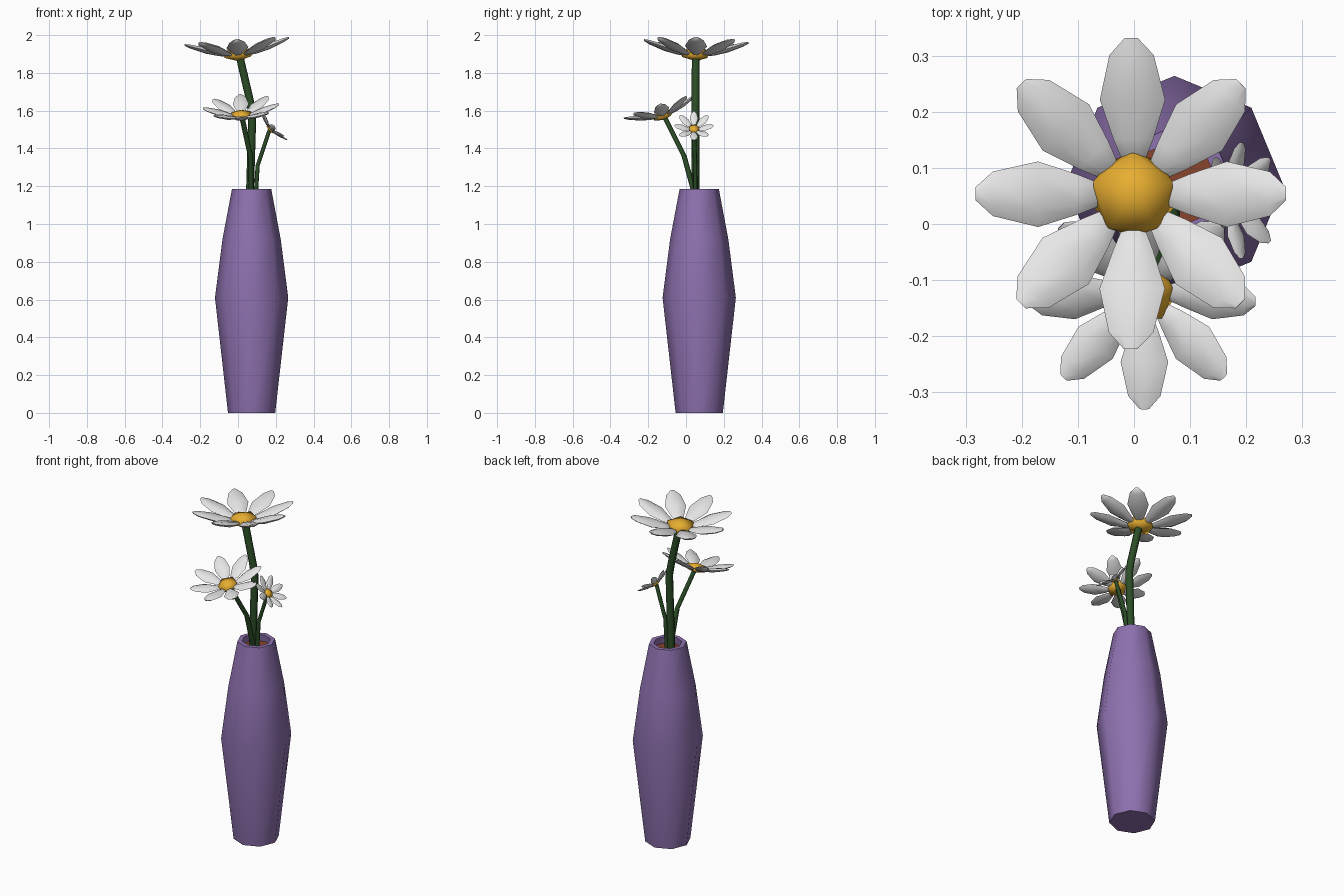
import bpy, bmesh, math
from mathutils import Vector, Matrix

if "Cube" in bpy.data.objects:
    bpy.data.objects.remove(bpy.data.objects["Cube"])


def material(name, rgb):
    m = bpy.data.materials.new(name)
    m.diffuse_color = (*rgb, 1)
    m.use_nodes = True
    m.node_tree.nodes["Principled BSDF"].inputs["Base Color"].default_value = m.diffuse_color
    return m


PURPLE = material("purple glaze", (0.27, 0.165, 0.43))
WHITE = material("petal white", (0.8, 0.79, 0.79))
YELLOW = material("pollen yellow", (0.8, 0.42, 0.03))
GREEN = material("stem green", (0.025, 0.075, 0.02))
SOIL = material("red brown soil", (0.25, 0.06, 0.025))


def finish(name, bm, mat, angle=50):
    bmesh.ops.recalc_face_normals(bm, faces=bm.faces)
    me = bpy.data.meshes.new(name)
    bm.to_mesh(me)
    bm.free()
    me.materials.append(mat)
    ob = bpy.data.objects.new(name, me)
    bpy.context.collection.objects.link(ob)
    bpy.ops.object.select_all(action='DESELECT')
    ob.select_set(True)
    bpy.context.view_layer.objects.active = ob
    bpy.ops.object.shade_smooth_by_angle(angle=math.radians(angle))
    return ob


def loft(bm, rings):
    """Skin a list of equal-length point rings and cap both ends."""
    vs = [[bm.verts.new(p) for p in r] for r in rings]
    n = len(vs[0])
    for a, b in zip(vs, vs[1:]):
        for i in range(n):
            j = (i + 1) % n
            bm.faces.new((a[i], a[j], b[j], b[i]))
    bm.faces.new(vs[0])
    bm.faces.new(vs[-1])


def circle(c, r, n):
    return [Vector((c[0] + r * math.cos(2 * math.pi * i / n),
                    c[1] + r * math.sin(2 * math.pi * i / n), c[2])) for i in range(n)]


# Vase: octagonal profile with a rim and inner wall
VX, VY = 0.072, 0.07
bm = bmesh.new()
profile = [(0.125, 0), (0.194, 0.61), (0.154, 0.92), (0.104, 1.185),
           (0.078, 1.185), (0.085, 1.12)]
loft(bm, [circle((VX, VY, z), r, 8) for r, z in profile])
finish("vase", bm, PURPLE)

# Soil inside the neck
bm = bmesh.new()
loft(bm, [circle((VX, VY, z), 0.082, 8) for z in (1.13, 1.145)])
finish("soil", bm, SOIL)


# Petal stations: distance out, half width, half thickness, height
PETAL = [(0.04, 0.012, 0.006, 0.005), (0.10, 0.036, 0.014, 0.02), (0.17, 0.059, 0.018, 0.042),
         (0.25, 0.04, 0.012, 0.069), (0.28, 0.012, 0.005, 0.08)]


def flower(name, pos, size, tilt_x, tilt_y):
    frame = (Matrix.Translation(pos) @ Matrix.Rotation(math.radians(tilt_y), 4, 'Y')
             @ Matrix.Rotation(math.radians(tilt_x), 4, 'X') @ Matrix.Scale(size, 4))
    # ring of eight plump petals
    bm = bmesh.new()
    for k in range(8):
        turn = frame @ Matrix.Rotation(k * math.pi / 4, 4, 'Z')
        rings = []
        for d, w, t, z in PETAL:
            rings.append([turn @ Vector((d, w * math.cos(i * math.pi / 3),
                                         z + t * math.sin(i * math.pi / 3))) for i in range(6)])
        loft(bm, rings)
    finish(name + "_petals", bm, WHITE, 75)
    # flattened faceted heart
    bm = bmesh.new()
    squash = Matrix.Translation((0, 0, 0.012)) @ Matrix.Diagonal((0.084, 0.084, 0.038, 1))
    bmesh.ops.create_icosphere(bm, subdivisions=1, radius=1,
                               matrix=frame @ squash @ Matrix.Rotation(math.pi / 2, 4, 'Z'))
    finish(name + "_heart", bm, YELLOW, 60)


def stem(name, points, r):
    pts = [Vector(p) for p in points]
    bm = bmesh.new()
    loft(bm, [circle(p, r, 8) for p in pts])
    finish(name, bm, GREEN)


flower("large_flower", (0.0, 0.052, 1.888), 0.99, -1.5, -4)
flower("middle_flower", (0.018, -0.12, 1.568), 0.72, 18, -3)
flower("small_flower", (0.170, 0.042, 1.500), 0.37, 0, 47)

stem("large_stem", [(0.062, 0.05, 1.12), (0.076, 0.05, 1.58), (0.064, 0.05, 1.65),
                    (0.008, 0.052, 1.89)], 0.021)
stem("middle_stem", [(0.07, 0.055, 1.12), (0.066, -0.01, 1.36), (0.02, -0.115, 1.57)], 0.014)
stem("small_stem", [(0.092, 0.05, 1.12), (0.104, 0.048, 1.31), (0.168, 0.042, 1.50)], 0.011)
